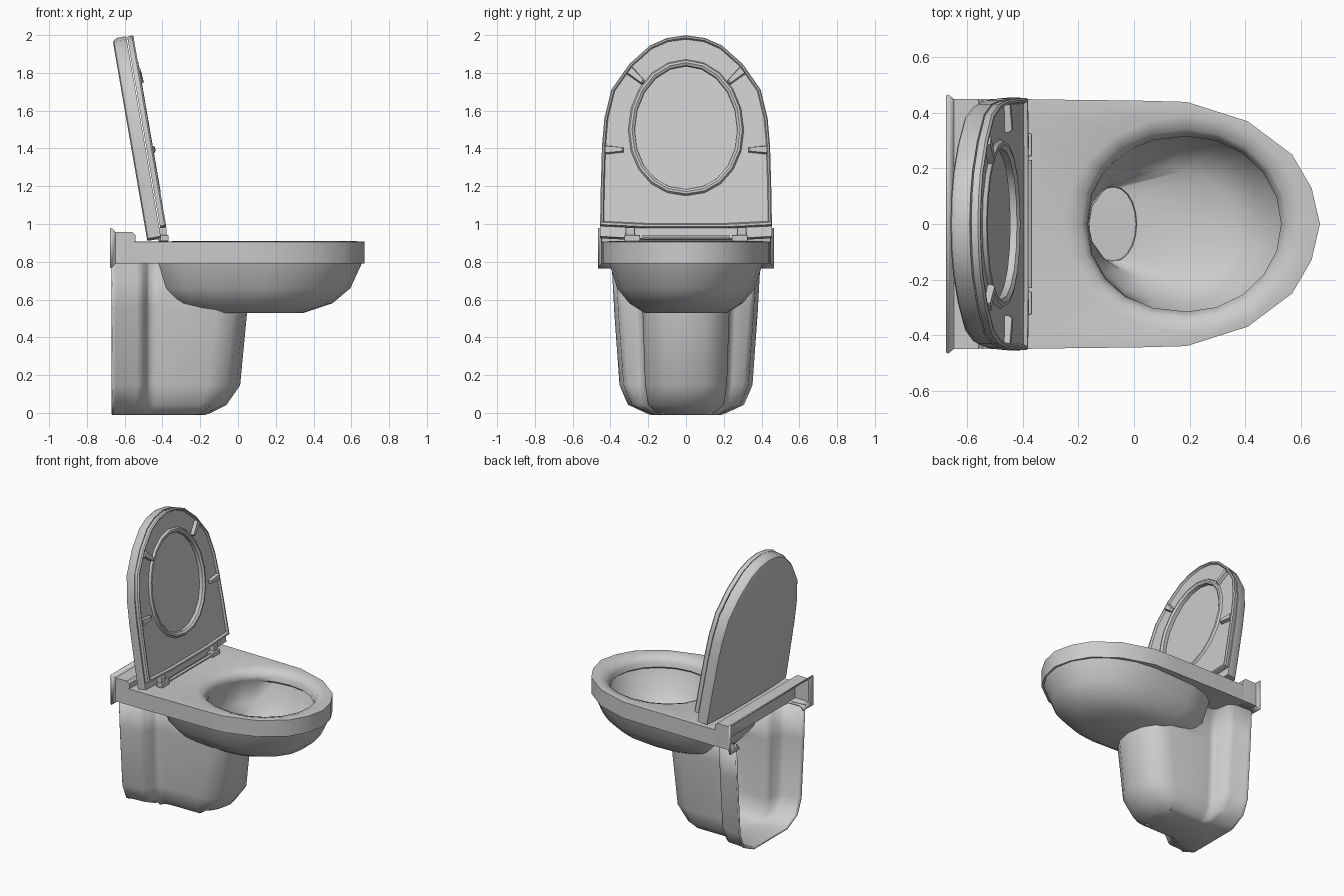
import bpy, bmesh, math
from mathutils import Matrix

if "Cube" in bpy.data.objects:
    bpy.data.objects.remove(bpy.data.objects["Cube"])


def loft(name, rings, closed=True, cap0=False, cap1=False, join=False,
         angle=38, thick=0, matrix=None):
    """Skin a list of rings that all have the same number of points."""
    bm = bmesh.new()
    vs = [[bm.verts.new(p) for p in r] for r in rings]
    n = len(rings[0])
    pairs = list(zip(vs, vs[1:])) + ([(vs[-1], vs[0])] if join else [])
    for a, b in pairs:
        for i in range(n if closed else n - 1):
            j = (i + 1) % n
            bm.faces.new((a[i], a[j], b[j], b[i]))
    if cap0:
        bm.faces.new(vs[0])
    if cap1:
        bm.faces.new(vs[-1])
    bmesh.ops.recalc_face_normals(bm, faces=bm.faces)
    if matrix:
        bm.transform(matrix)
    me = bpy.data.meshes.new(name)
    bm.to_mesh(me)
    bm.free()
    ob = bpy.data.objects.new(name, me)
    bpy.context.collection.objects.link(ob)
    me.shade_smooth()
    me.set_sharp_from_angle(angle=math.radians(angle))
    if thick:
        mod = ob.modifiers.new("Wall", 'SOLIDIFY')
        mod.thickness = thick
        mod.offset = -1
    return ob


def mirror_half(half):
    """Close a half outline (both ends on the axis) into a full ring."""
    return half + [(a, -b) for a, b in half[-2:0:-1]]


def egg(x0, x1, w, c=0.19, p=2):
    """Egg outline, widest at c, 20 points; p above 2 makes the back blunter."""
    half = []
    for i in range(11):
        t = math.pi * i / 10
        k, s = math.cos(t), math.sin(t)
        if k > 0:
            half.append((c + k * (x1 - c), w * s))
        else:
            half.append((c - abs(k) ** (2 / p) * (c - x0), w * max(s, 0) ** (2 / p)))
    half[-1] = (x0, 0)
    return mirror_half(half)


def at_z(ring, z):
    return [(x, y, z) for x, y in ring]


# Bowl: underside, flat rim slab, opening, basin and drain in one skin
rim = mirror_half([(.67, 0), (.64, .13), (.57, .25), (.41, .37), (.19, .44),
                   (0, .445), (-.2, .447), (-.4, .45), (-.55, .45), (-.55, .2), (-.55, 0)])
loft("bowl", [
    at_z(egg(-.24, .35, .22, .08, 3), .53),
    at_z(egg(-.37, .50, .30, .10, 3.2), .58),
    at_z(egg(-.425, .595, .365, .13, 3.4), .66),
    at_z(egg(-.45, .655, .405, .16, 3.6), .79),
    at_z(rim, .79),
    at_z(rim, .906),
    at_z(egg(-.25, .61, .39), .91),
    at_z(egg(-.19, .555, .34, p=2.2), .893),
    at_z(egg(-.17, .538, .323, p=2.2), .865),
    at_z(egg(-.166, .53, .316, p=2.2), .835),
    at_z(egg(-.172, .55, .333, p=2.2), .82),
    at_z(egg(-.168, .48, .285, p=2.2), .68),
    at_z(egg(-.164, .36, .205, .12), .595),
    at_z(egg(-.162, .01, .135, -.07, 2.6), .57),
    at_z(egg(-.15, -.01, .115, -.08, 2.6), .45),
], cap0=True, cap1=True, angle=55)


# Pedestal shroud: hollow, open towards the wall, tucked behind the basin at the top
def shroud_ring(z, W, c, f, flare=.015):
    half = [(-.67, W + flare), (-.652, W), (-.54, W - .008), (-.51, W - .03),
            (-.495, c + .035), (-.475, c + .006), (-.44, c), (max(f - .16, -.2), c),
            (f - .07 if f > -.2 else -.205, c * .85), (f - .02, c * .5), (f, 0)]
    return [(x, y, z) for x, y in half + [(x, -y) for x, y in half[-2::-1]]]


loft("pedestal_shroud", [
    shroud_ring(.80, .37, .225, -.21),
    shroud_ring(.56, .357, .22, -.21),
    shroud_ring(.54, .356, .22, .04),
    shroud_ring(.15, .328, .205, 0),
    shroud_ring(.05, .285, .19, -.07),
    shroud_ring(.01, .195, .145, -.15),
    shroud_ring(0.0, .17, .13, -.18),
], closed=False, cap1=True, thick=.012, angle=55)


# Wall rail: open channel behind the slab with a flared lip
def rail_ring(x, w, z0, z1):
    return [(x, y, z) for y, z in
            [(-.36, z0), (-w, z0), (-w, z1), (w, z1), (w, z0), (.36, z0)]]


loft("wall_rail", [
    rail_ring(-.67, .467, .765, .98),
    rail_ring(-.648, .45, .79, .957),
    rail_ring(-.56, .45, .79, .957),
    rail_ring(-.542, .447, .79, .94),
], closed=False, cap1=True, thick=.01, angle=30)


# Raised lid and seat share a tilted frame: x = thickness, z = up the lid
TILT = Matrix.Translation((-.48, 0, .91)) @ Matrix.Rotation(math.radians(-9.8), 4, 'Y')
TOP = 1.087
outline = [(TOP, 0), (1.072, .10), (1.03, .19), (.925, .30), (.78, .395), (.62, .432),
           (.46, .445), (.2, .452), (.012, .455), (0, .22), (0, 0)]


def plate(n, side=0, bottom=0):
    """Lid outline at thickness n, pulled in by side and bottom."""
    s = (TOP - side - bottom) / TOP
    half = [(bottom + u * s, y * (1 - side / .45)) for u, y in outline]
    return [(n, y, u) for u, y in mirror_half(half)]


def hole(n, g):
    return [(n, y, u) for u, y in egg(.26 - g, .925 + g, .272 + g, .58, 2.1)]


loft("lid", [plate(0, .022, .003), plate(.006, .01, .001), plate(.025),
             plate(.074)], cap0=True, cap1=True, angle=30, matrix=TILT)

loft("seat", [
    plate(.079, .004, .055), plate(.104, 0, .055), plate(.112, .006, .058),
    plate(.112, .014, .07), plate(.098, .02, .078),
    hole(.098, .034), hole(.112, .026), hole(.114, .014), hole(.104, 0),
    hole(.079, 0),
], join=True, matrix=TILT, angle=40)

# Tapered seat bumpers, two per side
for s, side in ((1, "right"), (-1, "left")):
    for label, y, u, a in (("lower", .38, .472, 0), ("upper", .262, .865, 42)):
        place = (TILT @ Matrix.Translation((0, s * y, u))
                 @ Matrix.Rotation(math.radians(a * s), 4, 'X'))
        ends = []
        for d, w, h in ((-.05, .013, .113), (-.04, .015, .124), (.05, .026, .118)):
            d *= s
            ends.append([(.09, d, -w), (h, d, -w * .7), (h, d, w * .7), (.09, d, w)])
        loft("bumper_%s_%s" % (label, side), ends, cap0=True, cap1=True, matrix=place)


# Hinges and the rod between them
def box(name, centre, size, bevel=.006):
    bpy.ops.mesh.primitive_cube_add(size=1, location=centre)
    ob = bpy.context.object
    ob.name = name
    ob.scale = size
    bpy.ops.object.transform_apply(location=False, rotation=False, scale=True)
    mod = ob.modifiers.new("Bevel", 'BEVEL')
    mod.width = bevel
    mod.segments = 2
    return ob


for s, side in ((1, "right"), (-1, "left")):
    box("hinge_foot_" + side, (-.39, s * .285, .925), (.045, .085, .034))
    box("hinge_block_" + side, (-.40, s * .295, .945), (.045, .05, .075))
bpy.ops.mesh.primitive_cylinder_add(vertices=12, radius=.011, depth=.46,
                                    location=(-.378, 0, .93), rotation=(math.pi / 2, 0, 0))
bpy.context.object.name = "hinge_rod"
bpy.ops.object.shade_smooth_by_angle()
